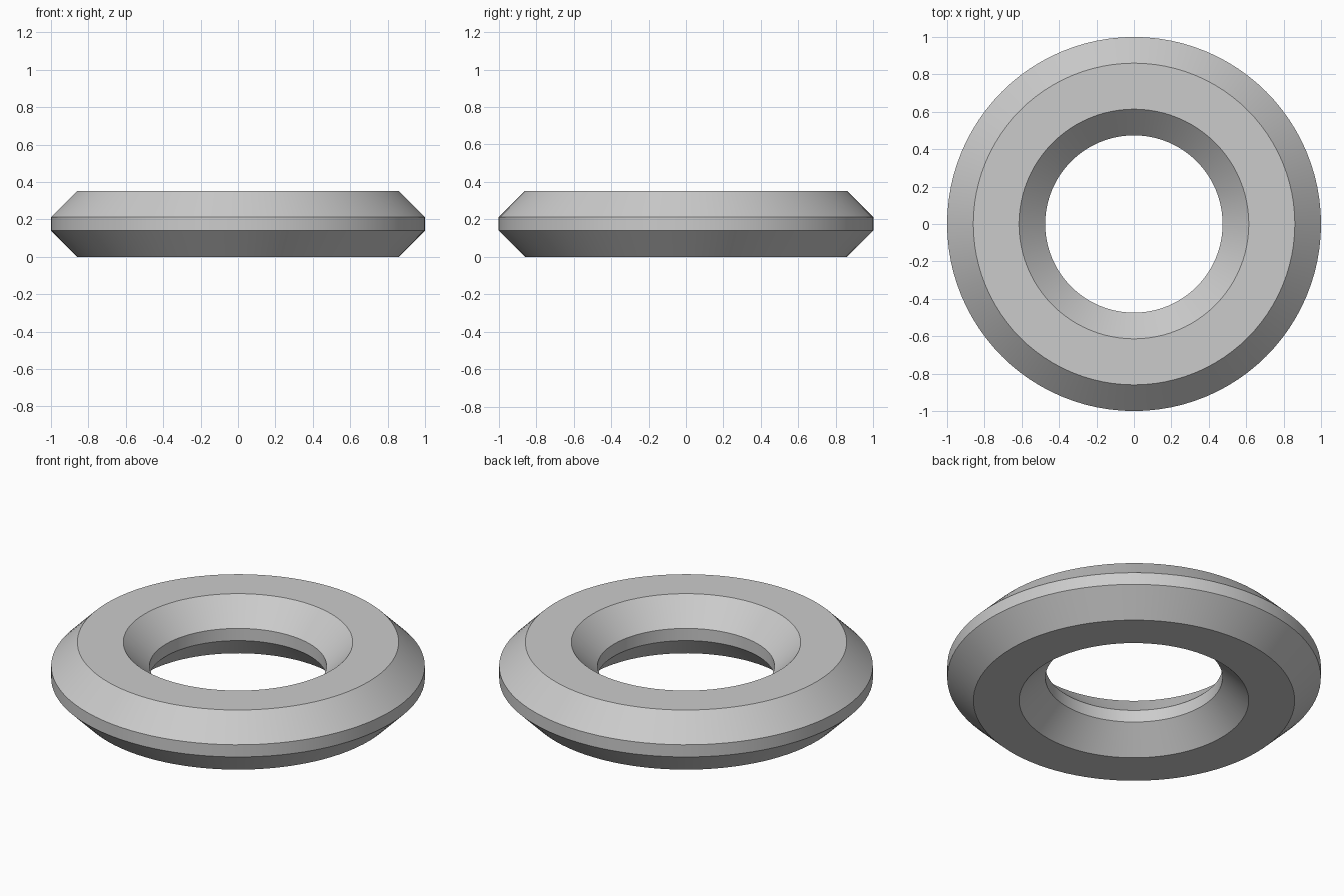
import bpy
import bmesh
from math import cos, sin, tau

cube = bpy.data.objects.get("Cube")
if cube:
    bpy.data.objects.remove(cube, do_unlink=True)

SEGMENTS = 96
HEIGHT = 0.352
CHAMFER = 0.14
OUTER, INNER = 1.0, 0.474

# Plain grey material
grey = bpy.data.materials.new("light grey")
grey.use_nodes = True
colour = (0.6, 0.6, 0.6, 1)
grey.diffuse_color = colour
grey.node_tree.nodes["Principled BSDF"].inputs["Base Color"].default_value = colour

# Ring cross-section: a rectangle with four chamfered corners (radius, height)
profile = [
    (INNER + CHAMFER, 0), (OUTER - CHAMFER, 0),
    (OUTER, CHAMFER), (OUTER, HEIGHT - CHAMFER),
    (OUTER - CHAMFER, HEIGHT), (INNER + CHAMFER, HEIGHT),
    (INNER, HEIGHT - CHAMFER), (INNER, CHAMFER),
]

# Sweep the cross-section around the vertical axis
bm = bmesh.new()
loops = []
for i in range(SEGMENTS):
    a = tau * i / SEGMENTS
    loops.append([bm.verts.new((r * cos(a), r * sin(a), z)) for r, z in profile])
for i, here in enumerate(loops):
    ahead = loops[(i + 1) % SEGMENTS]
    for j in range(len(profile)):
        k = (j + 1) % len(profile)
        bm.faces.new((here[j], ahead[j], ahead[k], here[k]))
bmesh.ops.recalc_face_normals(bm, faces=bm.faces)

mesh = bpy.data.meshes.new("chamfered_ring")
bm.to_mesh(mesh)
bm.free()
mesh.materials.append(grey)
ring = bpy.data.objects.new("chamfered_ring", mesh)
bpy.context.collection.objects.link(ring)

# Smooth around the ring, sharp at the chamfers
bpy.ops.object.select_all(action="DESELECT")
ring.select_set(True)
bpy.context.view_layer.objects.active = ring
bpy.ops.object.shade_smooth_by_angle(angle=0.5)
